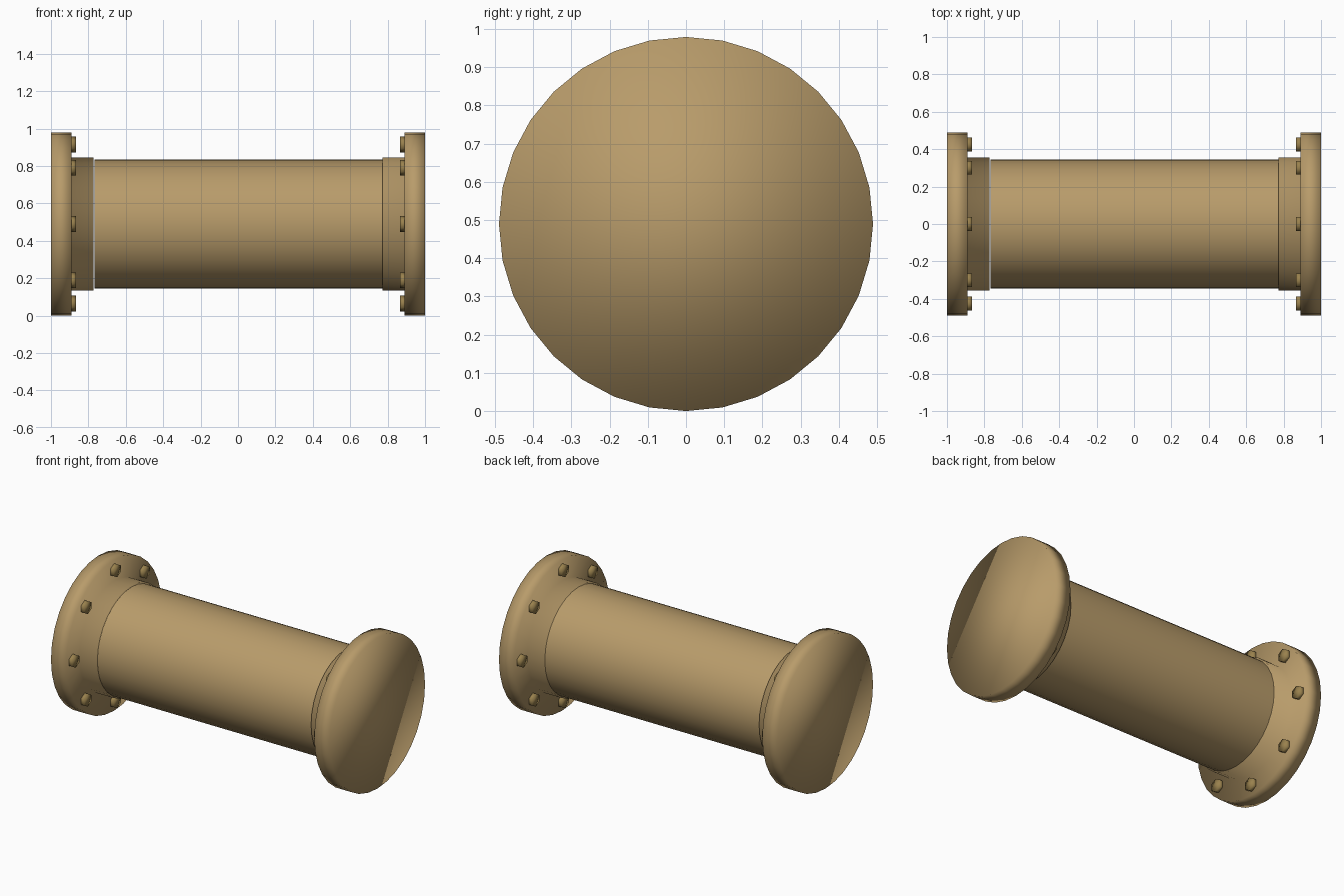
import bpy, bmesh, math

if "Cube" in bpy.data.objects:
    bpy.data.objects.remove(bpy.data.objects["Cube"])

R = 0.4895         # flange radius, also the height of the pipe axis
SEG = 32

def material(name, rgb):
    m = bpy.data.materials.new(name)
    m.diffuse_color = (*rgb, 1)
    m.use_nodes = True
    m.node_tree.nodes["Principled BSDF"].inputs["Base Color"].default_value = m.diffuse_color
    return m

tan = material("tan_metal", (0.48, 0.33, 0.145))
brass = material("dark_brass", (0.32, 0.22, 0.075))

def lathe(name, profile, mat, seg=SEG, centre=(0, 0), caps=True):
    """Smooth solid of revolution along x from (x, radius) rings, optionally capped."""
    bm = bmesh.new()
    rings = []
    for x, r in profile:
        rings.append([bm.verts.new((x, centre[0] + r * math.sin(a), R + centre[1] + r * math.cos(a)))
                      for a in (2 * math.pi * i / seg for i in range(seg))])
    for a, b in zip(rings, rings[1:]):
        for i in range(seg):
            j = (i + 1) % seg
            bm.faces.new((a[i], a[j], b[j], b[i]))
    if caps:
        bm.faces.new(rings[0])
        bm.faces.new(rings[-1])
    bmesh.ops.recalc_face_normals(bm, faces=bm.faces)
    for f in bm.faces:
        f.smooth = True
    me = bpy.data.meshes.new(name)
    bm.to_mesh(me)
    bm.free()
    me.materials.append(mat)
    ob = bpy.data.objects.new(name, me)
    bpy.context.collection.objects.link(ob)
    return ob

# Main pipe, open inside the joints, with a hairline gap at the left collar
lathe("pipe", [(-0.768, 0.345), (0.772, 0.345)], tan, caps=False)

for side, s in (("left", -1), ("right", 1)):
    # End flange with its stepped collar, one smooth body
    lathe(side + "_flange", [(s, R), (s * 0.89, R), (s * 0.89, 0.355), (s * 0.773, 0.355)], tan)
    # Ring of eight hexagonal bolt heads on the inner flange face
    for k in range(8):
        a = k * math.pi / 4
        lathe(f"{side}_bolt_{k + 1}", [(s * 0.9, 0.042), (s * 0.867, 0.042)], brass, 6,
              (0.425 * math.sin(a), 0.425 * math.cos(a)))
